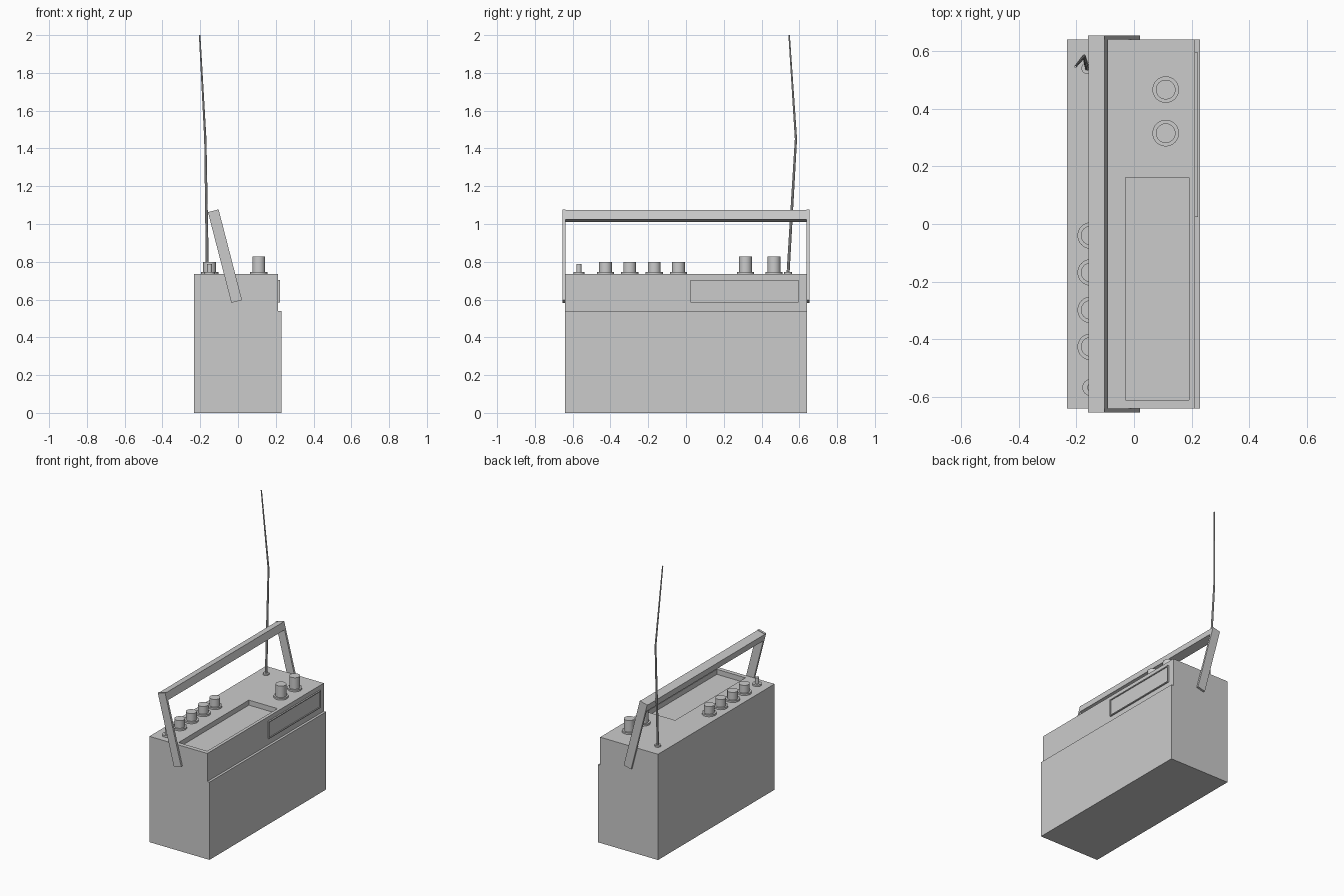
import bpy, bmesh, math
from mathutils import Vector

if "Cube" in bpy.data.objects:
    bpy.data.objects.remove(bpy.data.objects["Cube"])

TOP = 0.735


def finish(name, bm):
    bmesh.ops.recalc_face_normals(bm, faces=bm.faces)
    me = bpy.data.meshes.new(name)
    bm.to_mesh(me)
    bm.free()
    ob = bpy.data.objects.new(name, me)
    bpy.context.collection.objects.link(ob)
    return ob


def box(name, lo, hi):
    bm = bmesh.new()
    bmesh.ops.create_cube(bm, size=1)
    for v in bm.verts:
        v.co = Vector([l + (c + 0.5) * (h - l) for c, l, h in zip(v.co, lo, hi)])
    return finish(name, bm)


def prism(name, profile, y0, y1):
    """Extrude an (x, z) profile along y."""
    bm = bmesh.new()
    f = bm.faces.new([bm.verts.new((x, y0, z)) for x, z in profile])
    r = bmesh.ops.extrude_face_region(bm, geom=[f])
    bmesh.ops.translate(bm, vec=(0, y1 - y0, 0),
                        verts=[g for g in r["geom"] if isinstance(g, bmesh.types.BMVert)])
    return finish(name, bm)


def lathe(name, x, y, profile, sides=32):
    """Stack rings of (radius, z) into a capped round part."""
    bm = bmesh.new()
    rings = [[bm.verts.new((x + r * math.cos(2 * math.pi * i / sides),
                            y + r * math.sin(2 * math.pi * i / sides), z))
              for i in range(sides)] for r, z in profile]
    for a, b in zip(rings, rings[1:]):
        for i in range(sides):
            j = (i + 1) % sides
            bm.faces.new((a[i], a[j], b[j], b[i]))
    bm.faces.new(rings[0])
    bm.faces.new(rings[-1])
    ob = finish(name, bm)
    bpy.context.view_layer.objects.active = ob
    ob.select_set(True)
    bpy.ops.object.shade_smooth_by_angle(angle=math.radians(35))
    ob.select_set(False)
    return ob


def knob(name, x, y, base_r, r, top):
    lathe(name, x, y, [(base_r, TOP - 0.005), (base_r, TOP + 0.012),
                       (r, TOP + 0.012), (r, top)])


# Case with a stepped right side
case = prism("case", [(-0.233, 0), (0.229, 0), (0.229, 0.54), (0.212, 0.54),
                      (0.212, TOP), (-0.233, TOP)], -0.64, 0.64)

# Cassette recess in the top
cutter = box("recess_cutter", (-0.03, -0.61, TOP - 0.035), (0.19, 0.162, TOP + 0.1))
cutter.hide_render = True
cutter.hide_set(True)
mod = case.modifiers.new("recess", "BOOLEAN")
mod.object = cutter
mod.operation = "DIFFERENCE"
mod.solver = "EXACT"

# Tuning display with a raised rim
panel = box("tuning_display", (0.205, 0.025, 0.585), (0.222, 0.595, 0.704))
bm = bmesh.new()
bm.from_mesh(panel.data)
face = max(bm.faces, key=lambda f: f.calc_center_median().x)
bmesh.ops.inset_region(bm, faces=[face], thickness=0.009)
r = bmesh.ops.extrude_face_region(bm, geom=[face])
bmesh.ops.translate(bm, vec=(-0.006, 0, 0),
                    verts=[g for g in r["geom"] if isinstance(g, bmesh.types.BMVert)])
if face.is_valid:
    bmesh.ops.delete(bm, geom=[face], context="FACES_ONLY")
bm.to_mesh(panel.data)
bm.free()

# Control knobs
for i, y in enumerate((-0.04, -0.168, -0.298, -0.426)):
    knob(f"tone_knob_{i + 1}", -0.15, y, 0.046, 0.034, 0.80)
for i, y in enumerate((0.315, 0.466)):
    knob(f"large_knob_{i + 1}", 0.11, y, 0.046, 0.034, 0.827)
knob("power_switch", -0.15, -0.567, 0.029, 0.013, 0.788)

# Tilted handle: two arms and a crossbar
foot, tip = Vector((-0.007, 0.59)), Vector((-0.131, 1.07))
up = (tip - foot).normalized()
side = Vector((up.y, -up.x)) * 0.029


def strip(a, b):
    return [a - side, a + side, b + side, b - side]


for label, s in (("front", -1), ("back", 1)):
    y0, y1 = sorted((s * 0.639, s * 0.654))
    prism(f"handle_arm_{label}", strip(foot, tip), y0, y1)
prism("handle_bar", strip(tip - up * 0.054, tip - up * 0.003), -0.64, 0.64)

# Aerial: socket and a slightly bent tapering rod
lathe("aerial_socket", -0.162, 0.54, [(0.02, TOP - 0.005), (0.02, TOP + 0.01)])
path = [(-0.162, 0.54, TOP, 0.008), (-0.173, 0.582, 1.45, 0.006), (-0.203, 0.546, 2.0, 0.004)]
bm = bmesh.new()
rings = [[bm.verts.new((x + r * math.cos(k * math.pi / 4), y + r * math.sin(k * math.pi / 4), z))
          for k in range(8)] for x, y, z, r in path]
for a, b in zip(rings, rings[1:]):
    for k in range(8):
        bm.faces.new((a[k], a[(k + 1) % 8], b[(k + 1) % 8], b[k]))
bm.faces.new(rings[0])
bm.faces.new(rings[-1])
finish("aerial_rod", bm)
